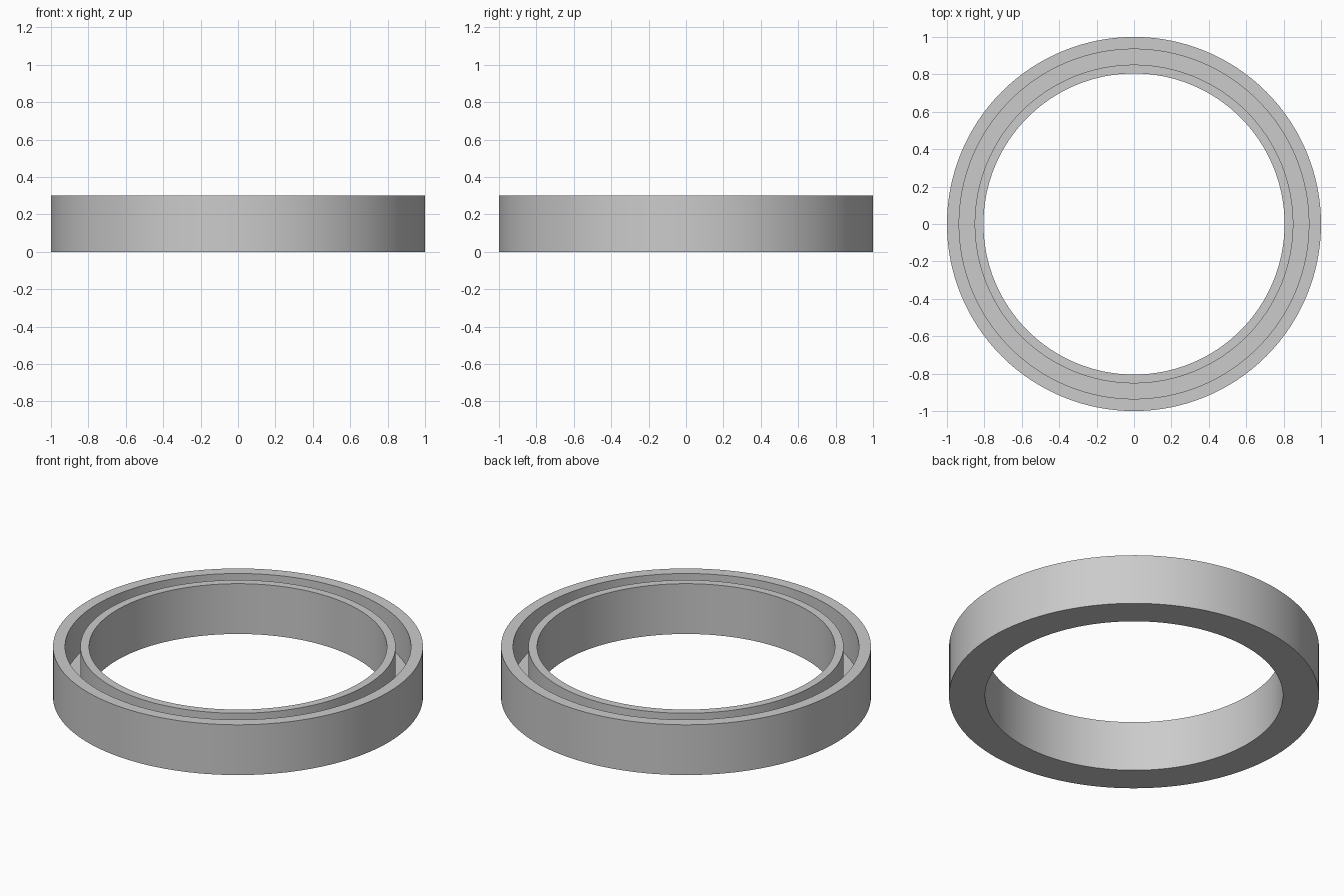
import bpy, bmesh, math

cube = bpy.data.objects.get("Cube")
if cube:
    bpy.data.objects.remove(cube, do_unlink=True)

# Plain grey finish
grey = bpy.data.materials.new("light_grey")
grey.use_nodes = True
colour = (0.6, 0.6, 0.6, 1.0)
grey.diffuse_color = colour
grey.node_tree.nodes["Principled BSDF"].inputs["Base Color"].default_value = colour

# U-shaped cross-section: outer wall, channel floor, thinner inner wall
R_OUT, R_GROOVE_OUT, R_GROOVE_IN, R_BORE = 1.0, 0.935, 0.852, 0.805
HEIGHT, FLOOR = 0.3, 0.085
SEGMENTS = 128
profile = [
    (R_OUT, 0), (R_OUT, HEIGHT),
    (R_GROOVE_OUT, HEIGHT), (R_GROOVE_OUT, FLOOR),
    (R_GROOVE_IN, FLOOR), (R_GROOVE_IN, HEIGHT),
    (R_BORE, HEIGHT), (R_BORE, 0),
]

# Revolve the section into a closed ring
bm = bmesh.new()
verts = [bm.verts.new((r, 0, z)) for r, z in profile]
edges = [bm.edges.new((v, verts[(i + 1) % len(verts)])) for i, v in enumerate(verts)]
bmesh.ops.spin(bm, geom=verts + edges, cent=(0, 0, 0), axis=(0, 0, 1),
               angle=math.tau, steps=SEGMENTS, use_merge=False)
bmesh.ops.remove_doubles(bm, verts=bm.verts[:], dist=0.0001)
bmesh.ops.recalc_face_normals(bm, faces=bm.faces[:])

mesh = bpy.data.meshes.new("channel_ring")
bm.to_mesh(mesh)
bm.free()
mesh.materials.append(grey)
ring = bpy.data.objects.new("channel_ring", mesh)
bpy.context.collection.objects.link(ring)

# Smooth round walls with crisp rims
bpy.ops.object.select_all(action='DESELECT')
ring.select_set(True)
bpy.context.view_layer.objects.active = ring
bpy.ops.object.shade_smooth_by_angle(angle=math.radians(30))
